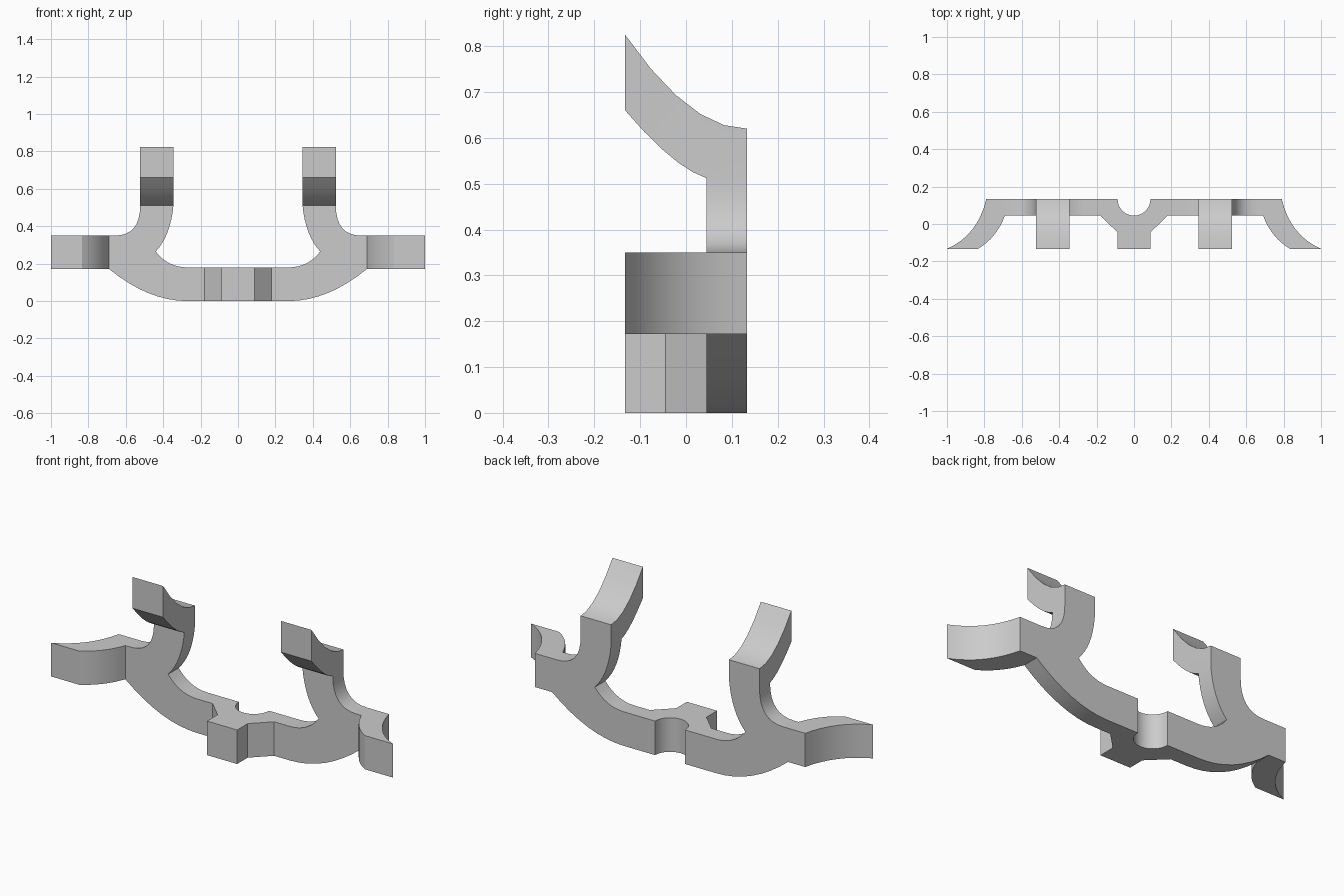
import bpy
import bmesh
from math import radians, sin, cos, pi
from mathutils import Vector

if "Cube" in bpy.data.objects:
    bpy.data.objects.remove(bpy.data.objects["Cube"], do_unlink=True)

# Shared dimensions
FRONT, FACE, BACK = -0.133, 0.045, 0.133      # depth: arm tips, plate front, plate back
HUB, SHOULDER = 0.18, 0.69                    # x of the joints between parts
PRONG_IN, PRONG_OUT, PRONG_Z = 0.345, 0.523, 0.512
ARM_LOW, ARM_HIGH = 0.172, 0.35
BAR_TOP = 0.18


def curve(a, ctrl, b, steps=8):
    """Points on a quadratic curve from a to b."""
    pts = []
    for i in range(steps + 1):
        t = i / steps
        pts.append(tuple((1 - t) ** 2 * p + 2 * t * (1 - t) * c + t * t * q
                         for p, c, q in zip(a, ctrl, b)))
    return pts


def at_joint(p, q):
    """True where a side meets the neighbouring part and must stay open."""
    def both(axis, value):
        return abs(p[axis] - value) < 1e-5 and abs(q[axis] - value) < 1e-5
    return any(both(0, x) for x in (0, HUB, SHOULDER)) or both(2, PRONG_Z)


def extrude_profile(bm, points, axis, start, end):
    """Extrude a 2D profile along an axis, leaving the joints open."""
    def place(p, depth):
        v = list(p)
        v.insert(axis, depth)
        return Vector(v)
    near = [bm.verts.new(place(p, start)) for p in points]
    far = [bm.verts.new(place(p, end)) for p in points]
    bm.faces.new(near)
    bm.faces.new(far)
    for i in range(len(points)):
        j = (i + 1) % len(points)
        if not at_joint(near[i].co, near[j].co):
            bm.faces.new((near[i], near[j], far[j], far[i]))


bm = bmesh.new()

# Curved back plate with upright prong
plate = [(HUB, 0)]
plate += curve((0.27, 0), (0.48, 0), (SHOULDER, ARM_LOW))
plate += [(SHOULDER, ARM_HIGH)]
plate += curve((0.66, ARM_HIGH), (PRONG_OUT, ARM_HIGH), (PRONG_OUT, PRONG_Z))
plate += curve((PRONG_IN, PRONG_Z), (0.36, 0.35), (0.44, 0.265))
plate += curve((0.44, 0.265), (0.375, BAR_TOP), (0.27, BAR_TOP))[1:]
plate += [(HUB, BAR_TOP)]
extrude_profile(bm, plate, 1, FACE, BACK)

# Side arm sweeping forward and outward
arm = [(SHOULDER, BACK)]
arm += curve((0.79, BACK), (0.835, -0.06), (1, FRONT))
arm += curve((0.835, FRONT), (0.735, -0.075), (SHOULDER, FACE))
extrude_profile(bm, arm, 2, ARM_LOW, ARM_HIGH)

# Hook sweeping forward and upward from the prong
hook = [(BACK, PRONG_Z)]
hook += curve((BACK, 0.62), (0.01, 0.618), (FRONT, 0.825), 5)
hook += curve((FRONT, 0.66), (-0.026, 0.534), (FACE, PRONG_Z), 5)
extrude_profile(bm, hook, 0, PRONG_IN, PRONG_OUT)

# Centre lug with a round notch at the back
r = BACK - FACE
lug = [(HUB, BACK), (HUB, FACE), (r, -FACE), (r, FRONT), (0, FRONT)]
lug += [(r * sin(i * pi / 16), BACK - r * cos(i * pi / 16)) for i in range(9)]
extrude_profile(bm, lug, 2, 0, BAR_TOP)

bmesh.ops.remove_doubles(bm, verts=bm.verts, dist=0.0005)
bmesh.ops.recalc_face_normals(bm, faces=bm.faces)
mesh = bpy.data.meshes.new("bracket")
bm.to_mesh(mesh)
bm.free()
bracket = bpy.data.objects.new("bracket", mesh)
bpy.context.collection.objects.link(bracket)

# Grey finish
grey = bpy.data.materials.new("plain grey")
grey.use_nodes = True
colour = (0.6, 0.6, 0.6, 1)
grey.diffuse_color = colour
grey.node_tree.nodes["Principled BSDF"].inputs["Base Color"].default_value = colour
mesh.materials.append(grey)

# Mirror the half and smooth the curved sides
mirror = bracket.modifiers.new("mirror", "MIRROR")
mirror.use_clip = True
bpy.ops.object.select_all(action="DESELECT")
bracket.select_set(True)
bpy.context.view_layer.objects.active = bracket
bpy.ops.object.shade_smooth_by_angle(angle=radians(30))
